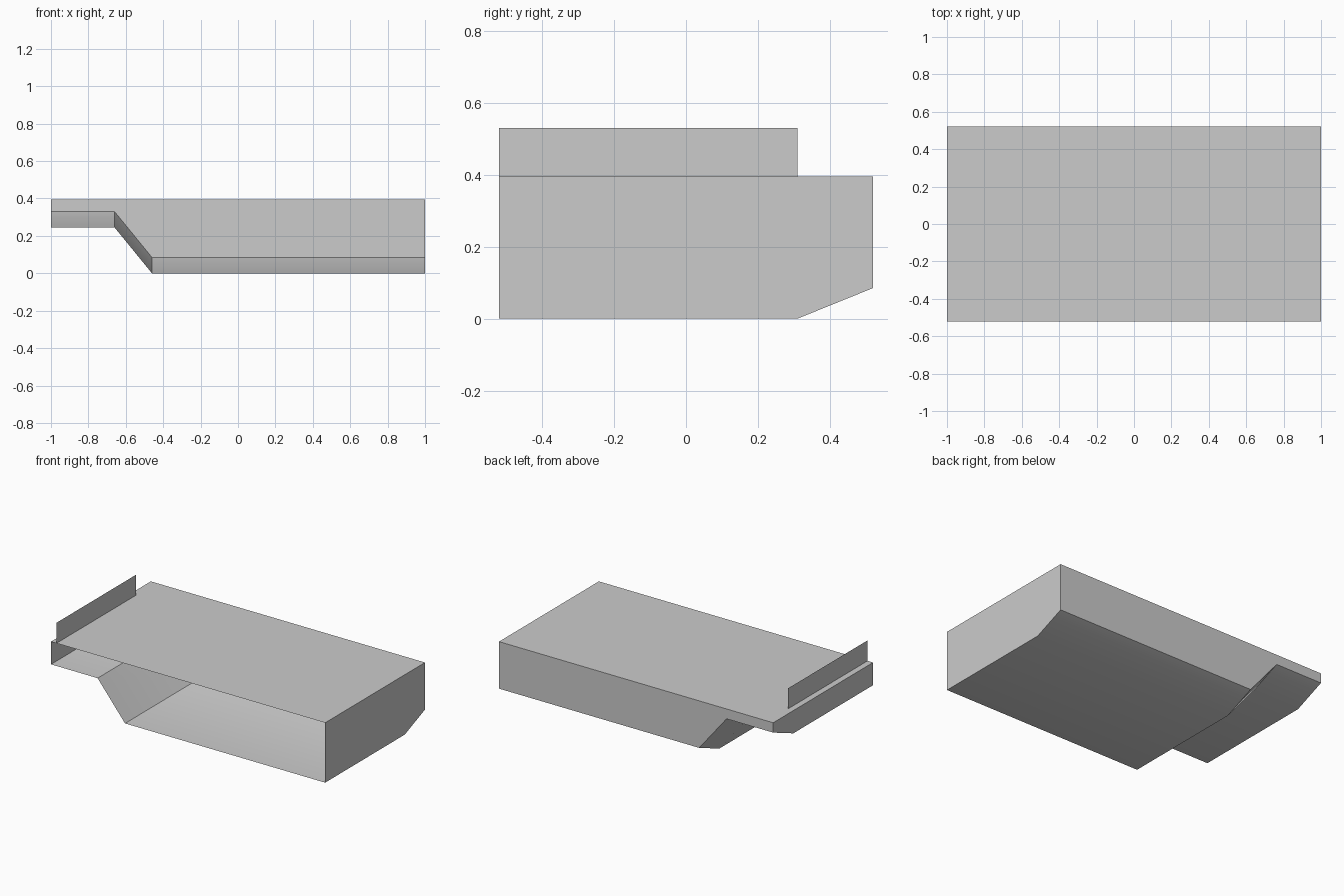
import bpy, bmesh, math

cube = bpy.data.objects.get("Cube")
if cube:
    bpy.data.objects.remove(cube, do_unlink=True)

grey = bpy.data.materials.new("light_grey")
grey.use_nodes = True
colour = (0.6, 0.6, 0.6, 1)
grey.diffuse_color = colour
grey.node_tree.nodes["Principled BSDF"].inputs["Base Color"].default_value = colour

TOP, HALF_Y, BEND_Y, RISE = 0.395, 0.52, 0.31, 0.085


def finish(name, bm):
    mesh = bpy.data.meshes.new(name)
    bm.to_mesh(mesh)
    bm.free()
    mesh.materials.append(grey)
    obj = bpy.data.objects.new(name, mesh)
    bpy.context.collection.objects.link(obj)
    return obj


# Open-fronted shell: stepped floor swept back, rising behind the bend
floor = [(-1, 0.245), (-0.66, 0.245), (-0.46, 0), (1, 0)]
stations = [(-HALF_Y, 0), (BEND_Y, 0), (HALF_Y, RISE)]
bm = bmesh.new()
rows = [[bm.verts.new((x, y, z + lift)) for x, z in floor] for y, lift in stations]
rims = [[bm.verts.new((x, y, TOP)) for x in (-1, 1)] for y in (-HALF_Y, HALF_Y)]
for near, far in zip(rows, rows[1:]):
    for i in range(len(floor) - 1):
        bm.faces.new((near[i], far[i], far[i + 1], near[i + 1]))

# Side walls, back wall and lid
for i, end in ((0, 0), (-1, 1)):
    wall = [row[i] for row in rows] + [rims[1][end], rims[0][end]]
    bm.faces.new(wall if end else wall[::-1])
bm.faces.new(rows[2] + rims[1][::-1])
bm.faces.new(rims[0] + rims[1][::-1])
bmesh.ops.recalc_face_normals(bm, faces=bm.faces)
lid = max(bm.faces, key=lambda f: f.calc_center_median().z)
lid.normal_update()
if lid.normal.z < 0:
    bmesh.ops.reverse_faces(bm, faces=bm.faces)
shell = finish("shell", bm)

# Thin upright fin standing on the lid
bm = bmesh.new()
fin = [(-HALF_Y, TOP), (BEND_Y, TOP), (BEND_Y, 0.53), (-HALF_Y, 0.53)]
bm.faces.new([bm.verts.new((-0.96, y, z)) for y, z in fin])
finish("side_fin", bm)

# Soft floor bend, crisp corners
bpy.ops.object.select_all(action="DESELECT")
shell.select_set(True)
bpy.context.view_layer.objects.active = shell
bpy.ops.object.shade_smooth_by_angle(angle=math.radians(30))
